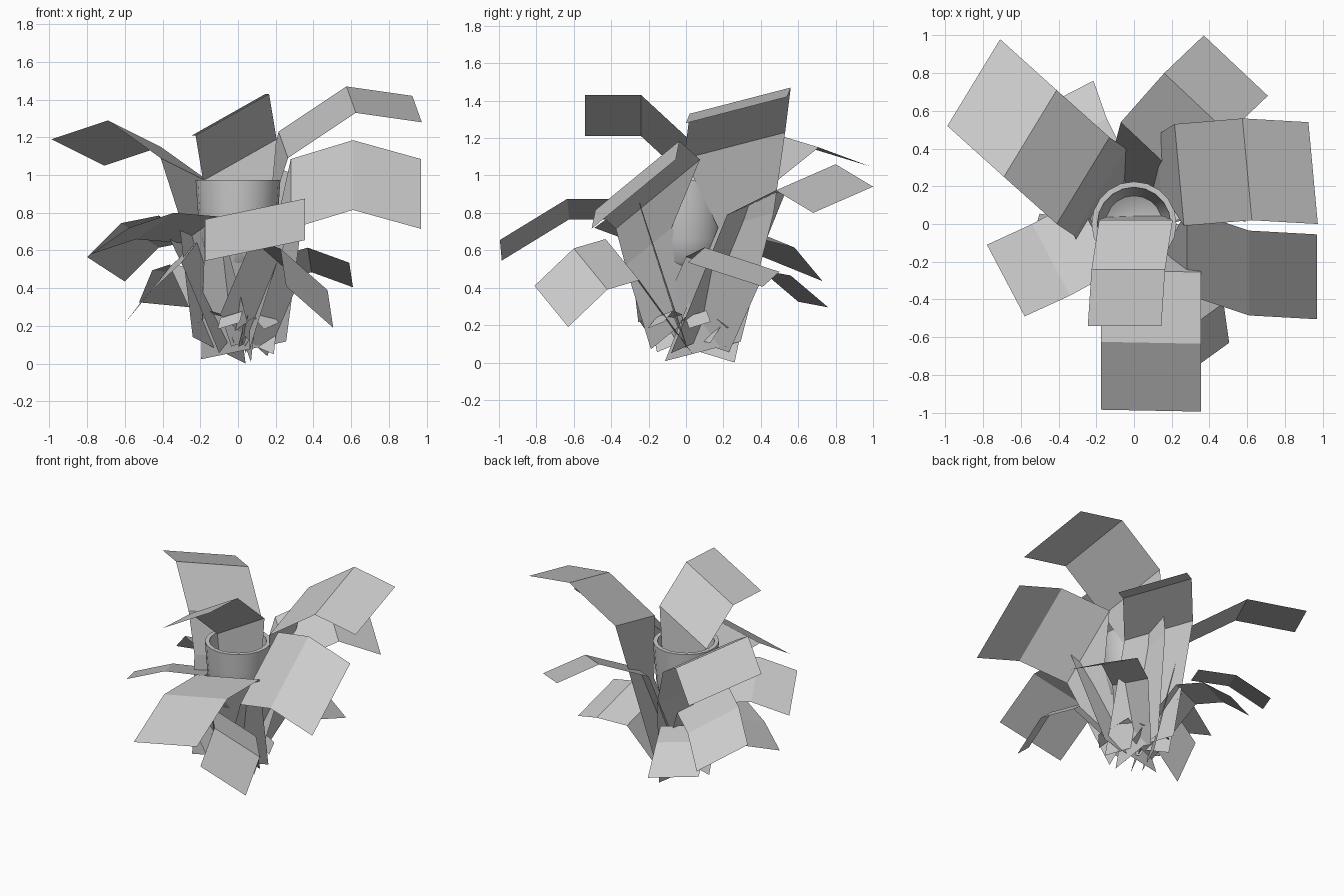
import bpy
import bmesh
import math
from mathutils import Vector

default_cube = bpy.data.objects.get("Cube")
if default_cube:
    bpy.data.objects.remove(default_cube, do_unlink=True)


def make_material(name, color):
    material = bpy.data.materials.new(name)
    material.use_nodes = True
    material.diffuse_color = color
    shader = material.node_tree.nodes["Principled BSDF"]
    shader.inputs["Base Color"].default_value = color
    shader.inputs["Roughness"].default_value = 0.8
    return material


grey = make_material("pale grey", (0.6, 0.6, 0.6, 1))


def finish_object(name, mesh_builder, smooth=False):
    """Turn a bmesh into a linked, coloured object."""
    mesh = bpy.data.meshes.new(name)
    mesh_builder.to_mesh(mesh)
    mesh_builder.free()
    mesh.materials.append(grey)
    item = bpy.data.objects.new(name, mesh)
    bpy.context.collection.objects.link(item)
    if smooth:
        bpy.ops.object.select_all(action="DESELECT")
        bpy.context.view_layer.objects.active = item
        item.select_set(True)
        bpy.ops.object.shade_smooth_by_angle(angle=math.radians(50))
    return item


def folded_leaf(name, span, *path, base_width=1.0, waist_width=1.0):
    """Sweep a straight crosswise span along a folded centre path."""
    builder = bmesh.new()
    half = Vector(span) / 2
    widths = [base_width, waist_width] + [1.0] * len(path)
    previous = None
    for point, width in zip(path, widths):
        side = half * width
        centre = Vector(point)
        row = [builder.verts.new(centre - side), builder.verts.new(centre + side)]
        if previous:
            builder.faces.new((previous[0], previous[1], row[1], row[0]))
        previous = row
    builder.normal_update()
    # Leaf blades face upwards
    if sum(face.normal.z for face in builder.faces) < 0:
        bmesh.ops.reverse_faces(builder, faces=builder.faces[:])
    return finish_object(name, builder)


def lathe(name, profile, segments):
    """Revolve a radius and height profile around the vertical axis."""
    builder = bmesh.new()
    points = [builder.verts.new((radius, 0, height)) for radius, height in profile]
    edges = [builder.edges.new(pair) for pair in zip(points, points[1:])]
    bmesh.ops.spin(builder, geom=points + edges, axis=(0, 0, 1), cent=(0, 0, 0),
                   angle=math.tau, steps=segments, use_duplicate=False)
    bmesh.ops.remove_doubles(builder, verts=builder.verts[:], dist=0.0005)
    bmesh.ops.recalc_face_normals(builder, faces=builder.faces[:])
    # The outside of the closed wall faces outwards
    if builder.calc_volume(signed=True) < 0:
        bmesh.ops.reverse_faces(builder, faces=builder.faces[:])
    return finish_object(name, builder, smooth=True)


# Hollow central bud with a thick rim
lathe("central_cup",
      [(0, .48), (.11, .49), (.165, .54), (.2, .66), (.215, .83), (.225, .975),
       (.195, .975), (.185, .83), (.15, .62), (0, .54)], segments=20)

# Tall upper leaves, from base to tip
folded_leaf("upper_leaf_back_right", (-.28, -.46, .14),
            (-.1, .03, .07), (-.18, .17, .74), (-.27, .23, 1.02),
            (-.55, .48, 1.22), (-.85, .75, 1.12))
folded_leaf("upper_leaf_back_left", (.34, -.32, -.14),
            (.02, .08, .12), (.1, .38, .86), (.33, .64, .99), (.54, .84, .87))
folded_leaf("upper_leaf_left", (.05, -.54, -.14),
            (.05, .09, .06), (.13, .32, .76), (.24, .26, 1.16),
            (.6, .29, 1.4), (.95, .27, 1.35), base_width=.75, waist_width=.55)
folded_leaf("upper_leaf_front_left", (0, -.45, -.37),
            (.06, -.03, .2), (.2, -.2, .62), (.28, -.15, .9),
            (.61, -.26, 1), (.97, -.28, .9), base_width=.7, waist_width=.55)
folded_leaf("upper_leaf_front", (.53, -.01, .11),
            (.03, 0, .07), (.09, -.25, .82), (.09, -.63, .82), (.09, -.99, .6),
            base_width=.85)
folded_leaf("top_leaf", (.39, 0, .22),
            (0, .05, .35), (.01, .02, 1.08), (-.03, -.24, 1.32), (-.05, -.54, 1.32),
            base_width=.7)

# Shorter lower leaves, from base to tip
folded_leaf("lower_leaf_front_left", (-.25, -.18, .22),
            (.03, -.05, .15), (.2, -.34, .55), (.35, -.51, .5), (.38, -.72, .3))
folded_leaf("lower_leaf_front_right", (.2, -.38, .14),
            (-.05, 0, .15), (-.2, -.06, .71), (-.44, -.19, .73), (-.68, -.3, .65))
folded_leaf("lower_leaf_back_right", (-.2, -.32, .13),
            (-.05, .05, .15), (-.32, .26, .72), (-.52, .42, .68), (-.7, .57, .5))
folded_leaf("lower_leaf_back", (-.31, -.16, .03),
            (-.03, .05, .12), (-.21, .3, .51), (-.3, .48, .48), (-.37, .68, .31))
folded_leaf("lower_leaf_right", (.1, .31, .13),
            (-.05, 0, .12), (-.25, -.1, .6), (-.41, -.12, .45), (-.55, -.1, .28))
folded_leaf("lower_leaf_left", (.02, .4, -.13),
            (.03, .03, .12), (.2, .2, .5), (.38, .3, .55), (.6, .21, .47))

# Small shoots around the foot of the plant
shoot_count = 6
for index in range(shoot_count):
    angle = math.tau * (index + .3) / shoot_count
    outward = Vector((math.cos(angle), math.sin(angle), 0))
    across = Vector((-math.sin(angle), math.cos(angle), .3)) * .12
    up = Vector((0, 0, 1))
    folded_leaf("small_shoot_" + str(index + 1), across,
                outward * .03 + up * .1, outward * .1 + up * .24,
                outward * .17 + up * .26, outward * .24 + up * .2, base_width=.5)
